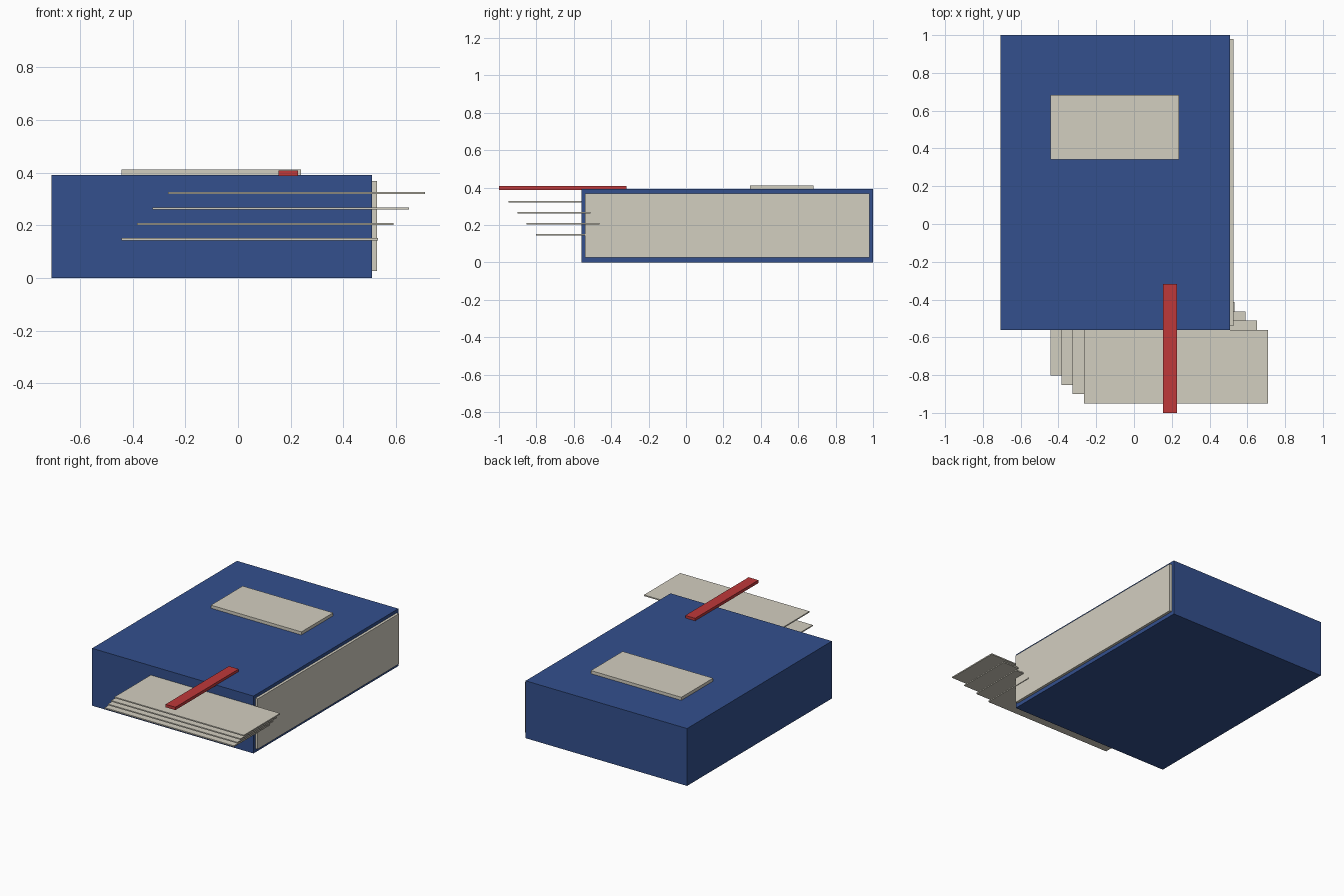
import bpy
import bmesh

if "Cube" in bpy.data.objects:
    bpy.data.objects.remove(bpy.data.objects["Cube"])


def material(name, rgb):
    m = bpy.data.materials.new(name)
    m.diffuse_color = (*rgb, 1.0)
    m.use_nodes = True
    m.node_tree.nodes["Principled BSDF"].inputs["Base Color"].default_value = m.diffuse_color
    return m


blue = material("cover blue", (0.033, 0.08, 0.27))
paper = material("paper cream", (0.65, 0.62, 0.53))
red = material("ribbon red", (0.52, 0.04, 0.042))


def box(name, x, y, z, mat):
    """Box from (min, max) ranges on each axis."""
    bm = bmesh.new()
    bmesh.ops.create_cube(bm, size=1.0)
    for v in bm.verts:
        v.co = [r[0] if c < 0 else r[1] for c, r in zip(v.co, (x, y, z))]
    mesh = bpy.data.meshes.new(name)
    bm.to_mesh(mesh)
    bm.free()
    mesh.materials.append(mat)
    obj = bpy.data.objects.new(name, mesh)
    bpy.context.collection.objects.link(obj)
    return obj


# Closed book: solid cover with the page block showing on the right
box("cover", (-0.708, 0.509), (-0.56, 1.0), (0.0, 0.391), blue)
box("page_block", (-0.66, 0.527), (-0.54, 0.98), (0.026, 0.369), paper)

# Label plate on the top cover
box("cover_label", (-0.443, 0.239), (0.341, 0.683), (0.391, 0.412), paper)

# Loose sheets fanning out at the front, each shifted right and forward
for i in range(4):
    x0, y0, z0 = -0.443 + 0.059 * i, -0.803 - 0.049 * i, 0.143 + 0.0587 * i
    box(f"loose_sheet_{i + 1}", (x0, x0 + 0.975), (y0, y0 + 0.39),
        (z0, z0 + 0.008), paper)

# Ribbon bookmark lying over the front edge
box("ribbon_bookmark", (0.154, 0.228), (-1.0, -0.318), (0.388, 0.408), red)
